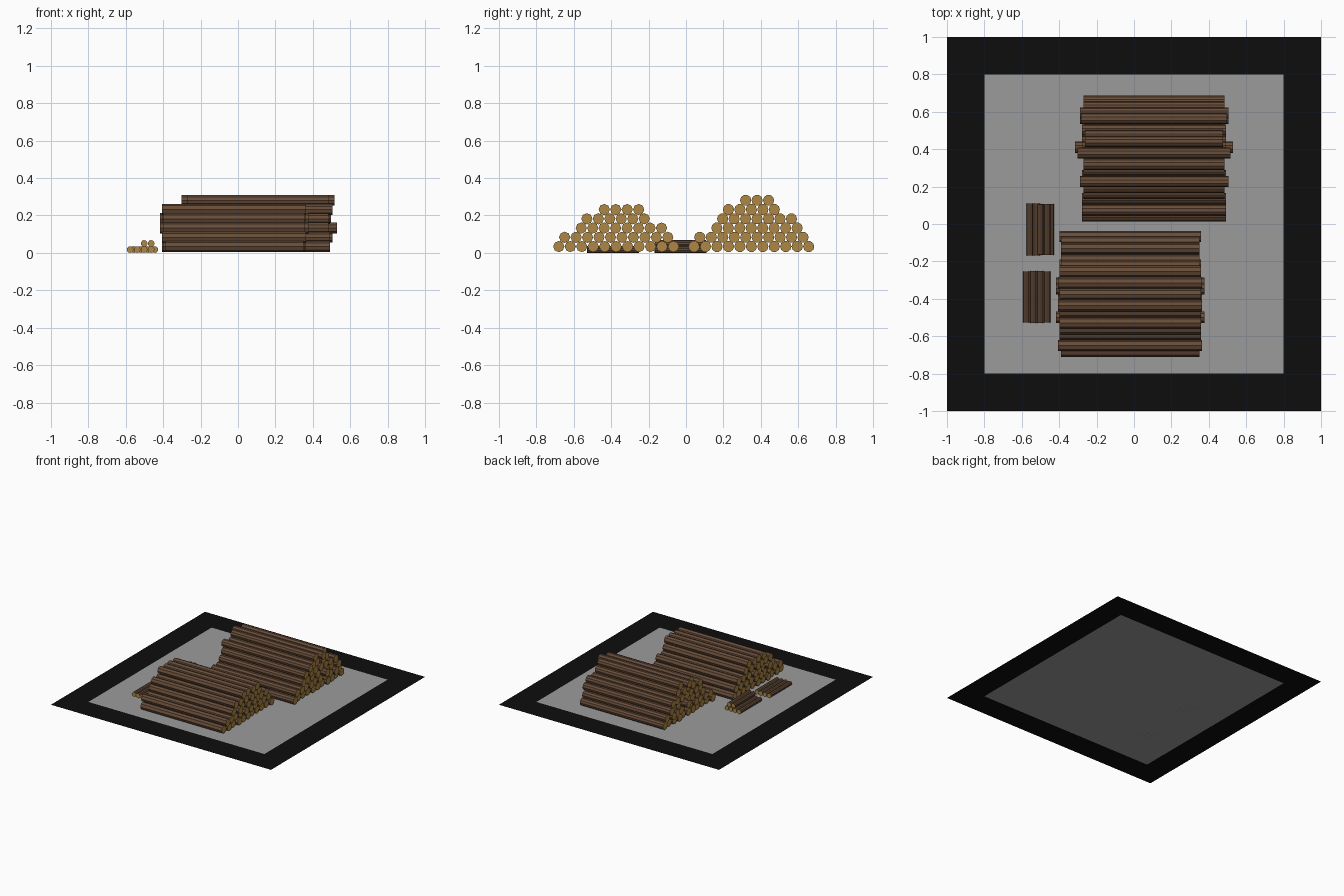
import bpy, bmesh, math, random
from mathutils import Matrix, Vector

if "Cube" in bpy.data.objects:
    bpy.data.objects.remove(bpy.data.objects["Cube"])

random.seed(4)


def material(name, rgb):
    m = bpy.data.materials.new(name)
    m.diffuse_color = (*rgb, 1)
    m.use_nodes = True
    m.node_tree.nodes["Principled BSDF"].inputs["Base Color"].default_value = m.diffuse_color
    return m


BARK = material("bark brown", (0.138, 0.074, 0.042))
WOOD = material("cut wood tan", (0.42, 0.245, 0.058))
GREY = material("yard grey", (0.33, 0.33, 0.33))
BLACK = material("border black", (0.004, 0.004, 0.004))


def finish(name, bm, mats):
    mesh = bpy.data.meshes.new(name)
    bm.to_mesh(mesh)
    bm.free()
    for m in mats:
        mesh.materials.append(m)
    ob = bpy.data.objects.new(name, mesh)
    bpy.context.collection.objects.link(ob)
    return ob


def add_log(bm, centre, axis, radius, length, sides):
    """One log along X or Y: bark sides, tan cut ends."""
    turn = Matrix.Rotation(math.pi / 2, 4, 'Y' if axis == 'X' else 'X')
    made = bmesh.ops.create_cone(bm, cap_ends=True, segments=sides, radius1=radius, radius2=radius,
                                 depth=length, matrix=Matrix.Translation(centre) @ turn)
    for f in {f for v in made['verts'] for f in v.link_faces}:
        f.material_index = 1 if len(f.verts) > 4 else 0


def log_pile(name, x, rows, half_lengths, sides):
    """Big stack along X; rows are (first y, log count) from the ground up."""
    bm = bmesh.new()
    for r, (y0, count) in enumerate(rows):
        for i in range(count):
            half = half_lengths.get((r, i), random.choice((0.37, 0.378, 0.385)))
            add_log(bm, Vector((x, y0 + i * 0.0613, 0.034 + r * 0.0494)), 'X', 0.030, half * 2, sides)
    return finish(name, bm, (BARK, WOOD))


def stick_bundle(name, y, rows):
    """Small bundle along Y; rows are (first x, count)."""
    bm = bmesh.new()
    for r, (x0, count) in enumerate(rows):
        for i in range(count):
            add_log(bm, Vector((x0 + i * 0.0375, y, 0.0178 + r * 0.0325)), 'Y', 0.018,
                    random.choice((0.268, 0.272, 0.277)), 10)
    return finish(name, bm, (BARK, WOOD))


# Flat yard with a dark border: a square inset once
bm = bmesh.new()
bmesh.ops.create_grid(bm, x_segments=1, y_segments=1, size=1.0)
bmesh.ops.inset_region(bm, faces=bm.faces[:], thickness=0.2, use_boundary=True, use_even_offset=True)
for f in bm.faces:
    f.material_index = 0 if f.calc_center_median().length < 0.1 else 1
finish("yard_ground", bm, (GREY, BLACK))

# Two big log piles; a few logs stick out further
log_pile("front_log_pile", -0.021,
         [(-0.680, 11), (-0.649, 10), (-0.560, 8), (-0.530, 6), (-0.437, 4)],
         {(2, 1): 0.397, (2, 4): 0.397, (3, 3): 0.397}, 8)
log_pile("back_log_pile", 0.107,
         [(0.043, 11), (0.074, 10), (0.165, 8), (0.196, 7), (0.227, 5), (0.319, 3)],
         {(2, 4): 0.423, (5, 0): 0.378, (5, 1): 0.408, (4, 0): 0.397, (1, 8): 0.397,
          (3, 6): 0.39, (5, 2): 0.37, (2, 7): 0.397}, 10)

# Two small stick bundles beside them
stick_bundle("stacked_sticks", -0.030, [(-0.557, 4), (-0.502, 2)])
stick_bundle("flat_sticks", -0.390, [(-0.577, 4)])
